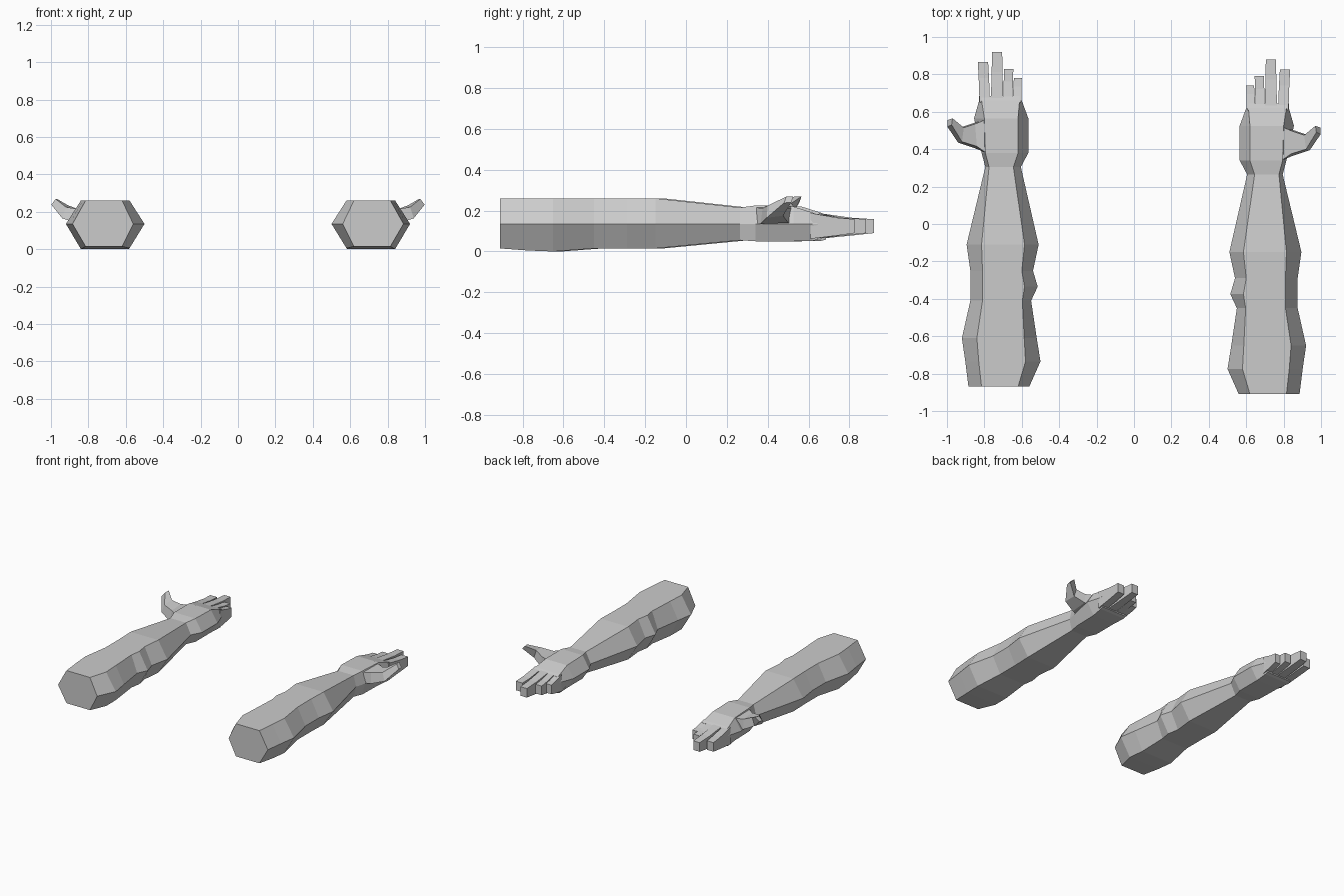
import bpy, bmesh

skin = bpy.data.materials.new("light grey")
skin.diffuse_color = (0.6, 0.6, 0.6, 1)


def loft(name, sections, side):
    """Skin equal-sized cross-sections; side -1 mirrors and shifts the arm."""
    bm = bmesh.new()
    shift = 0.04 if side < 0 else 0.0
    rings = [[bm.verts.new((x * side, y + shift, z)) for x, y, z in s] for s in sections]
    for a, b in zip(rings, rings[1:]):
        n = len(a)
        for i in range(n):
            j = (i + 1) % n
            bm.faces.new((a[i], a[j], b[j], b[i]))
    bm.faces.new(rings[0])
    bm.faces.new(rings[-1])
    bmesh.ops.recalc_face_normals(bm, faces=bm.faces)
    me = bpy.data.meshes.new(name)
    bm.to_mesh(me)
    bm.free()
    me.materials.append(skin)
    bpy.context.collection.objects.link(bpy.data.objects.new(name, me))


def box_section(x0, x1, y, z0, z1):
    return [(x0, y, z0), (x1, y, z0), (x1, y, z1), (x0, y, z1)]


# Arm rings: y, inner edge, inner ridge, outer ridge, outer edge, bottom, top
ARM = [
    (-0.91, 0.56, 0.62, 0.815, 0.885, 0.015, 0.26),
    (-0.775, 0.50, 0.58, 0.83, 0.902, 0.005, 0.26),
    (-0.65, 0.52, 0.587, 0.84, 0.92, 0.0, 0.26),
    (-0.45, 0.55, 0.597, 0.81, 0.875, 0.015, 0.26),
    (-0.375, 0.515, 0.585, 0.81, 0.875, 0.015, 0.26),
    (-0.29, 0.54, 0.60, 0.81, 0.875, 0.015, 0.26),
    (-0.15, 0.51, 0.585, 0.815, 0.895, 0.015, 0.26),
    (0.265, 0.605, 0.645, 0.775, 0.795, 0.055, 0.215),
    (0.34, 0.565, 0.62, 0.795, 0.815, 0.05, 0.225),
    (0.525, 0.565, 0.62, 0.80, 0.855, 0.05, 0.22),
    (0.62, 0.60, 0.612, 0.815, 0.828, 0.052, 0.19),
    (0.645, 0.603, 0.613, 0.815, 0.828, 0.058, 0.18),
]

# Fingers: root x range, tip x range, tip y
FINGERS = {
    "little_finger": (0.603, 0.648, 0.60, 0.642, 0.74),
    "ring_finger": (0.650, 0.698, 0.645, 0.695, 0.79),
    "middle_finger": (0.700, 0.765, 0.705, 0.758, 0.88),
    "index_finger": (0.770, 0.826, 0.78, 0.835, 0.825),
}

for side, label in ((1, "right"), (-1, "left")):
    # Forearm flowing into the palm
    loft(label + "_forearm_and_palm", [
        [(a, y, 0.135), (b, y, lo), (c, y, lo), (d, y, 0.135), (c, y, hi), (b, y, hi)]
        for y, a, b, c, d, lo, hi in ARM], side)

    # Square tapering fingers
    for name, (r0, r1, t0, t1, tip) in FINGERS.items():
        knuckle = 0.64 + (tip - 0.64) * 0.55
        m0, m1 = (r0 + t0) / 2, (r1 + t1) / 2
        loft(label + "_" + name, [
            box_section(r0, r1, 0.61, 0.062, 0.188),
            box_section(m0, m1, knuckle, 0.078, 0.165),
            box_section(t0, t1, tip, 0.09, 0.158)], side)

    # Thumb bending up and outwards
    loft(label + "_thumb", [
        [(0.79, 0.34, 0.135), (0.79, 0.52, 0.135), (0.79, 0.52, 0.215), (0.79, 0.34, 0.215)],
        [(0.85, 0.365, 0.135), (0.858, 0.50, 0.14), (0.85, 0.495, 0.212), (0.84, 0.375, 0.212)],
        [(0.94, 0.395, 0.165), (0.93, 0.475, 0.175), (0.91, 0.475, 0.235), (0.92, 0.40, 0.225)],
        [(0.998, 0.48, 0.238), (0.998, 0.515, 0.24), (0.97, 0.525, 0.27), (0.975, 0.49, 0.268)],
    ], side)
